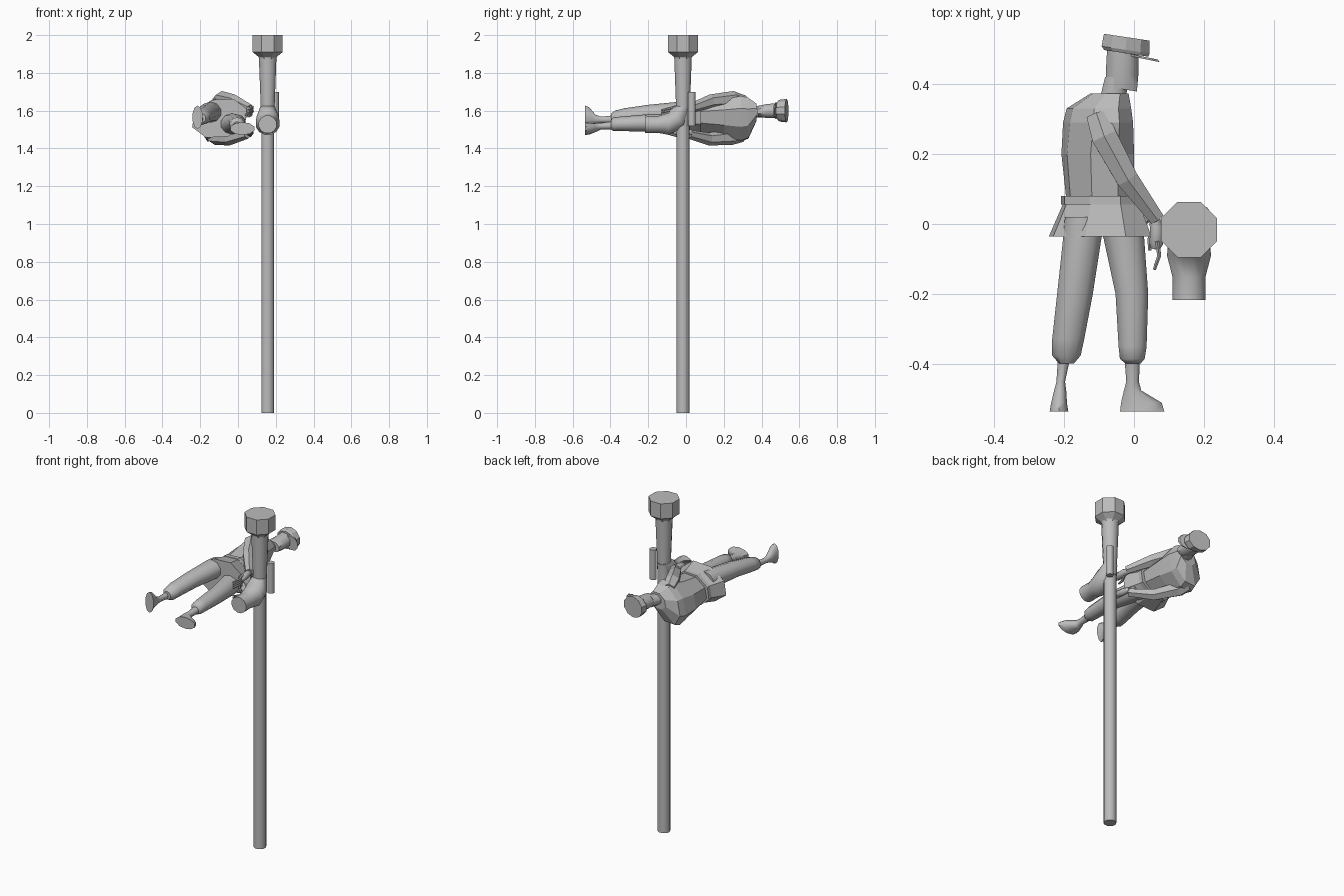
import bpy, bmesh, math
from mathutils import Vector

grey = bpy.data.materials.new("plain_grey")
grey.diffuse_color = (0.5, 0.5, 0.5, 1)


def loft(name, rings, n=8, smooth=False, caps=True):
    """Skin rings of (centre, u axis, v axis) with n-sided sections."""
    bm = bmesh.new()
    loops = []
    for c, u, v in rings:
        c, u, v = Vector(c), Vector(u), Vector(v)
        loops.append([bm.verts.new(c + u * math.cos(a) + v * math.sin(a))
                      for a in [2 * math.pi * (i + 0.5) / n for i in range(n)]])
    for a, b in zip(loops, loops[1:]):
        for i in range(n):
            j = (i + 1) % n
            bm.faces.new((a[i], a[j], b[j], b[i]))
    if caps:
        bm.faces.new(loops[0])
        bm.faces.new(loops[-1])
    bmesh.ops.recalc_face_normals(bm, faces=bm.faces)
    me = bpy.data.meshes.new(name)
    bm.to_mesh(me)
    bm.free()
    me.materials.append(grey)
    ob = bpy.data.objects.new(name, me)
    bpy.context.collection.objects.link(ob)
    if smooth:
        bpy.ops.object.select_all(action='DESELECT')
        ob.select_set(True)
        bpy.context.view_layer.objects.active = ob
        bpy.ops.object.shade_smooth_by_angle(angle=math.radians(50))
    return ob


def along_y(name, rows, n=8, smooth=False, tilt=0.0, twist=0.0):
    """Rows are y, x min, x max, z centre, z half width."""
    rings = []
    for y, x0, x1, z, h in rows:
        r = (x1 - x0) / 2
        rings.append(((x0 + r, y, z), (r, r * tilt, r * twist * 0.3), (h * twist, 0, h)))
    return loft(name, rings, n, smooth)


def along_z(name, x, y, rows, n=8, smooth=False):
    """Rows are z, radius."""
    return loft(name, [((x, y, z), (r, 0, 0), (0, r, 0)) for z, r in rows], n, smooth)


def limb(name, pts, n=8, smooth=False):
    """Tube through points with a radius each."""
    ps = [Vector(p[:3]) for p in pts]
    rings = []
    for i, p in enumerate(ps):
        d = (ps[min(i + 1, len(ps) - 1)] - ps[max(i - 1, 0)]).normalized()
        u = d.cross(Vector((0, 0, 1))).normalized()
        rings.append((p, u * pts[i][3], d.cross(u) * pts[i][3]))
    return loft(name, rings, n, smooth)


# Long tube with flared muzzle
PX, PY = 0.157, -0.016
along_z("long_tube", PX, PY, [(0, .035), (1.56, .035)], 12, True)
along_z("upper_tube", PX, PY, [(1.55, .037), (1.62, .038), (1.88, .048)], 12, True)
along_z("muzzle", PX, PY, [(1.87, .046), (1.885, .052), (1.91, .086), (2.0, .086)], 8)
along_z("sight_cylinder", .197, .031, [(1.52, .02), (1.70, .02)], 10, True)

# Bent cup leading into the tube
loft("cup_elbow", [
    ((PX, -.217, 1.527), (.049, 0, 0), (0, 0, .048)),
    ((PX, -.15, 1.527), (.049, 0, 0), (0, 0, .046)),
    ((PX, -.09, 1.53), (.065, 0, 0), (0, 0, .06)),
    ((PX, -.045, 1.56), (.06, 0, 0), (0, -.042, .045)),
    ((PX, -.016, 1.62), (.04, 0, 0), (0, -.04, .005))], 12, True)

# Trousers
along_y("rear_trouser_leg", [
    (.02, -.2, -.07, 1.59, .058), (-.04, -.205, -.09, 1.592, .055),
    (-.2, -.222, -.115, 1.585, .046), (-.33, -.236, -.14, 1.57, .042),
    (-.375, -.236, -.15, 1.562, .038), (-.398, -.215, -.17, 1.56, .024)], 10, True)
along_y("front_trouser_leg", [
    (.02, -.12, .02, 1.53, .058), (-.04, -.09, .032, 1.53, .055),
    (-.2, -.055, .043, 1.535, .046), (-.35, -.046, .038, 1.53, .038),
    (-.385, -.042, .032, 1.528, .036), (-.398, -.025, .02, 1.525, .024)], 10, True)

# Ankles and feet, the rear foot turned sideways
along_y("rear_foot", [
    (-.385, -.218, -.182, 1.555, .02), (-.45, -.222, -.196, 1.552, .016),
    (-.48, -.23, -.192, 1.555, .024), (-.512, -.238, -.19, 1.568, .05),
    (-.535, -.242, -.186, 1.565, .062)], 10, True, 0)
along_y("front_foot", [
    (-.385, -.028, .018, 1.522, .022), (-.45, -.023, .015, 1.518, .017),
    (-.475, -.03, .022, 1.512, .024), (-.51, -.04, .082, 1.505, .031),
    (-.535, -.043, .09, 1.505, .034)], 10, True)

# Tunic: skirt, belt and chest
along_y("tunic_skirt", [(-.035, -.248, .055, 1.56, .108),
                        (.06, -.205, .018, 1.56, .088)], 8, twist=.15)
along_y("belt", [(.055, -.212, .02, 1.56, .092),
                 (.08, -.212, .02, 1.56, .092)], 8, twist=.15)
along_y("tunic_chest", [
    (.075, -.195, .0, 1.56, .08), (.2, -.207, .0, 1.558, .105),
    (.29, -.2, -.005, 1.558, .128), (.33, -.19, -.01, 1.56, .115),
    (.372, -.125, -.015, 1.59, .05)], 8, twist=.2)

# Sleeves reaching forward
limb("right_sleeve", [(-.105, .31, 1.645, .035), (-.085, .25, 1.662, .042),
                      (-.02, .13, 1.65, .036), (.065, .015, 1.61, .024)], 6)
limb("left_sleeve", [(-.14, .3, 1.47, .035), (-.12, .24, 1.46, .042),
                     (-.045, .12, 1.45, .034), (.05, .015, 1.475, .024)], 6)

# Hands: palm, fingers and thumb
for side, z, s in (("right", 1.605, -1), ("left", 1.485, 1)):
    limb(side + "_palm", [(.055, .03, z, .015), (.064, -.01, z, .02),
                          (.064, -.055, z + s * .005, .021), (.06, -.07, z + s * .008, .014)], 8, True)
    for i in range(4):
        k = z + (i - 1.5) * .0115
        limb(f"{side}_finger_{i + 1}", [(.066, -.05, k, .007), (.072, -.09, k + s * .01, .0065),
                                        (.058, -.13, k + s * .02, .005)], 6, True)
    limb(side + "_thumb", [(.06, -.01, z + s * .012, .008), (.045, -.045, z + s * .028, .008),
                           (.045, -.075, z + s * .034, .005)], 6, True)

# Neck, head and peaked cap
along_y("neck", [(.34, -.105, -.02, 1.592, .032), (.42, -.085, -.015, 1.597, .034)], 8, True)
along_y("head", [(.385, -.085, .012, 1.597, .031), (.43, -.084, .016, 1.598, .04),
                 (.5, -.08, .016, 1.6, .044)], 8, True, -.15)
along_y("cap", [(.487, -.088, .044, 1.6, .052), (.497, -.096, .048, 1.6, .058),
                (.533, -.089, .048, 1.6, .062)], 10, False, -.15)
along_y("cap_visor", [(.472, -.03, .076, 1.6, .042),
                      (.479, -.03, .07, 1.6, .044)], 10, False, -.2)
